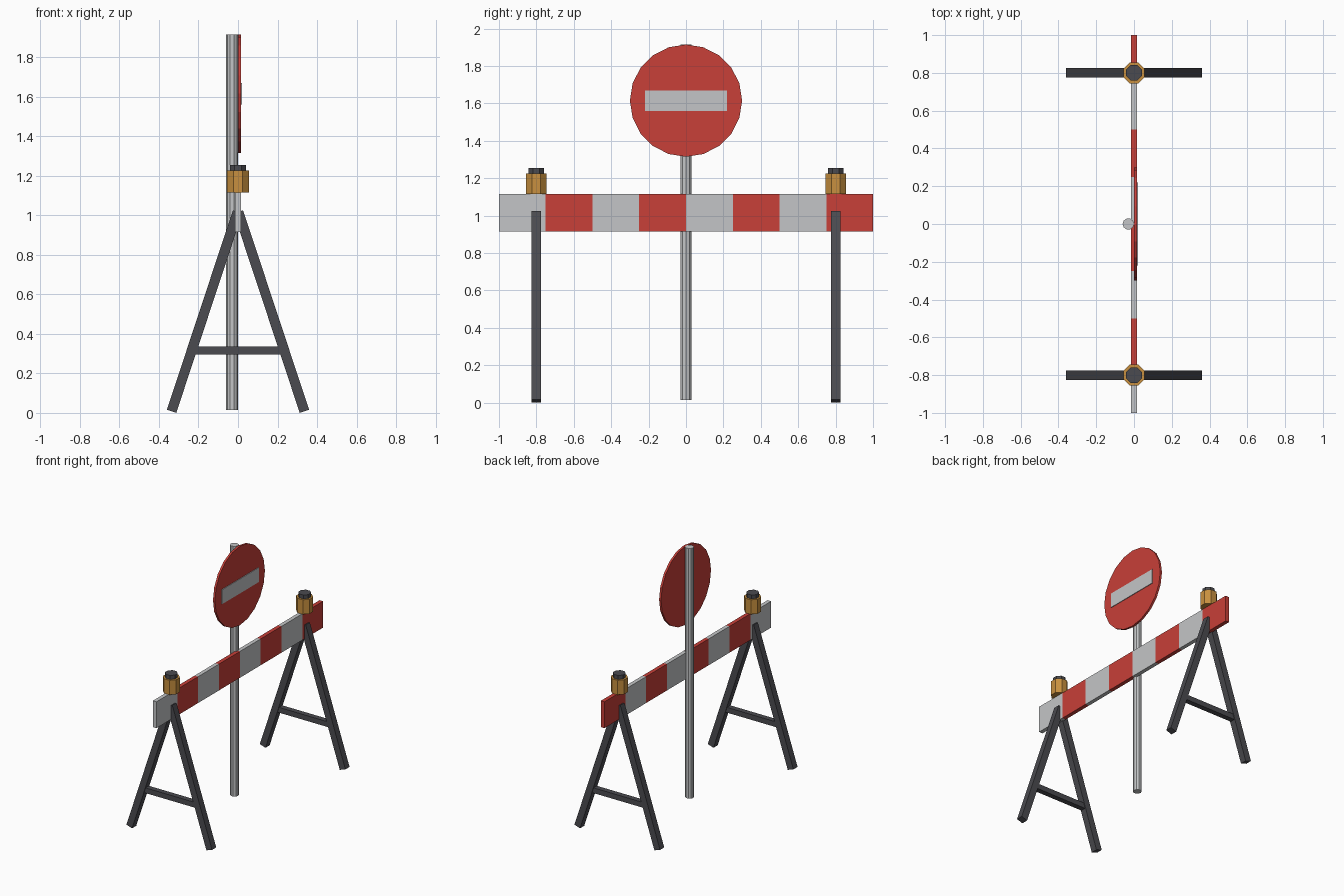
import bpy
import math
from mathutils import Vector

cube = bpy.data.objects.get("Cube")
if cube:
    bpy.data.objects.remove(cube, do_unlink=True)


def material(name, color):
    mat = bpy.data.materials.new(name)
    mat.use_nodes = True
    mat.diffuse_color = (*color, 1)
    mat.node_tree.nodes["Principled BSDF"].inputs["Base Color"].default_value = (*color, 1)
    return mat


RED = material("warning red", (0.58, 0.05, 0.04))
WHITE = material("reflective white", (0.55, 0.56, 0.57))
STEEL = material("pole steel", (0.55, 0.56, 0.57))
DARK = material("dark frame", (0.07, 0.07, 0.08))
AMBER = material("amber lens", (0.58, 0.28, 0.05))


def finish(name, mat):
    obj = bpy.context.object
    obj.name = name
    obj.data.materials.append(mat)
    return obj


def box(name, center, size, mat, tilt=0):
    bpy.ops.mesh.primitive_cube_add(size=1, location=center, rotation=(0, tilt, 0))
    bpy.context.object.scale = size
    return finish(name, mat)


def cylinder(name, center, radius, depth, sides, mat, rotation=(0, 0, 0)):
    bpy.ops.mesh.primitive_cylinder_add(vertices=sides, radius=radius, depth=depth,
                                        location=center, rotation=rotation)
    return finish(name, mat)


# Striped barrier board, made of equal blocks
STRIPES = 8
for i in range(STRIPES):
    width = 2 / STRIPES
    box(f"board_stripe_{i + 1}", (0, -1 + (i + 0.5) * width, 1.015),
        (0.03, width, 0.2), RED if i % 2 else WHITE)

# Pole with round sign and its bar
cylinder("sign_pole", (-0.03, 0, 0.965), 0.03, 1.9, 10, STEEL, (0, 0, math.pi / 2))
cylinder("sign_disc", (0.008, 0, 1.615), 0.3, 0.016, 20, RED, (0, math.pi / 2, 0))
box("sign_bar", (0.0175, 0, 1.615), (0.007, 0.44, 0.11), WHITE)

# A-frame stands with warning lamps
for end, y in (("front", -0.8), ("rear", 0.8)):
    for side, s in (("left", 1), ("right", -1)):
        top, foot = Vector((0.002 * s, y, 1.017)), Vector((0.336 * s, y, 0.008))
        leg = top - foot
        box(f"{end}_{side}_leg", (top + foot) / 2, (0.05, 0.05, leg.length), DARK,
            math.atan2(leg.x, leg.z))
    box(f"{end}_crossbar", (0, y, 0.315), (0.44, 0.04, 0.04), DARK)
    cylinder(f"{end}_lamp", (0, y, 1.17), 0.06, 0.11, 8, AMBER, (0, 0, math.pi / 8))
    cylinder(f"{end}_lamp_cap", (0, y, 1.24), 0.045, 0.03, 8, DARK, (0, 0, math.pi / 8))
